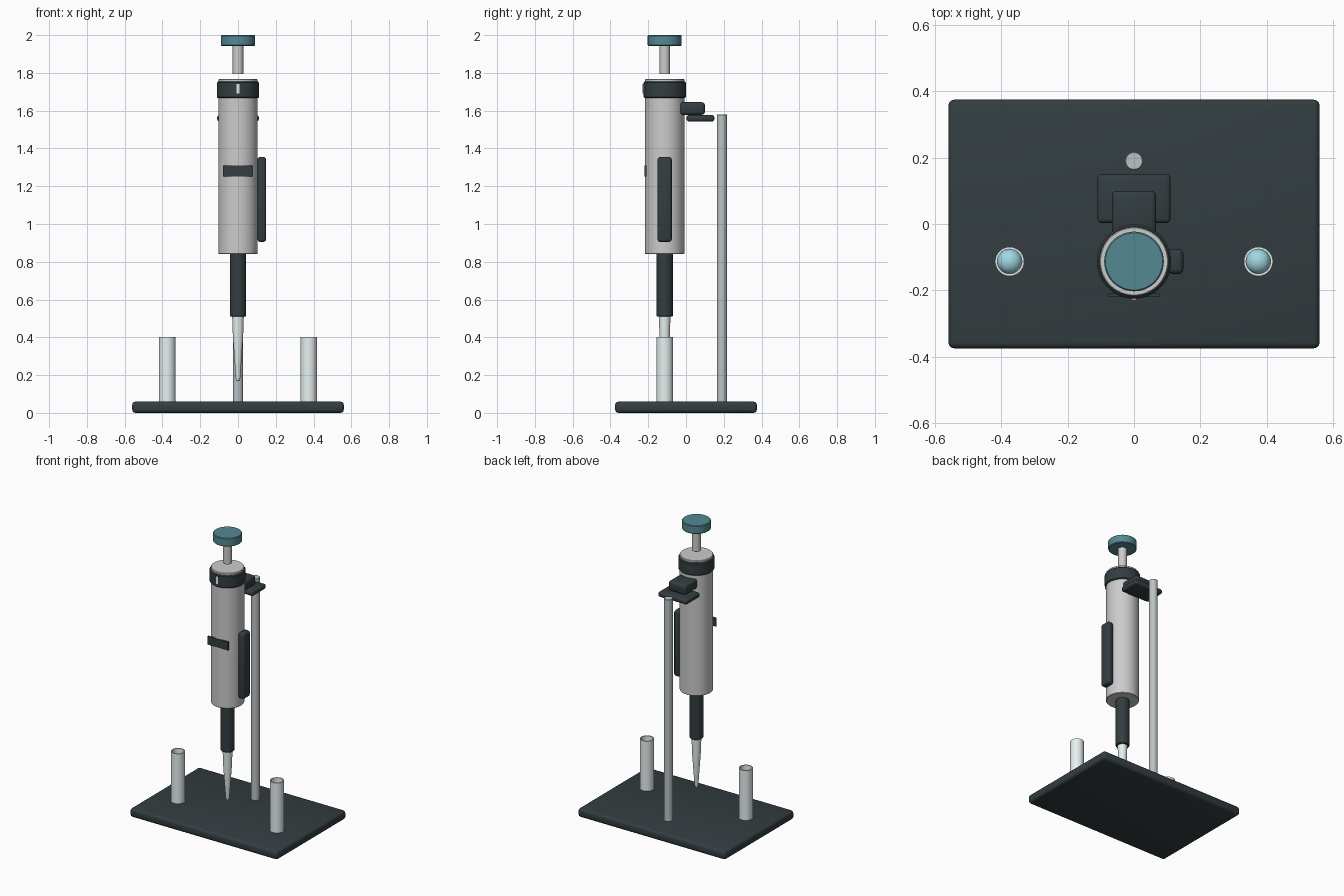
import bpy, bmesh, math
from mathutils import Matrix

if "Cube" in bpy.data.objects:
    bpy.data.objects.remove(bpy.data.objects["Cube"])

AXIS_Y = -0.113  # pipette and tube centre line


def mat(name, rgb):
    m = bpy.data.materials.new(name)
    m.diffuse_color = (*rgb, 1)
    m.use_nodes = True
    m.node_tree.nodes["Principled BSDF"].inputs["Base Color"].default_value = m.diffuse_color
    return m


DARK = mat("dark_plastic", (0.033, 0.047, 0.052))
TEAL = mat("teal_plastic", (0.09, 0.25, 0.29))
SHELL = mat("shell_plastic", (0.60, 0.59, 0.58))
STEEL = mat("steel", (0.50, 0.54, 0.56))
CLEAR = mat("clear_plastic", (0.80, 0.87, 0.87))
BLUE = mat("liquid_blue", (0.35, 0.68, 0.76))


def finish(name, bm, material, angle=35):
    bmesh.ops.recalc_face_normals(bm, faces=bm.faces)
    me = bpy.data.meshes.new(name)
    bm.to_mesh(me)
    bm.free()
    me.materials.append(material)
    ob = bpy.data.objects.new(name, me)
    bpy.context.collection.objects.link(ob)
    bpy.ops.object.select_all(action='DESELECT')
    ob.select_set(True)
    bpy.context.view_layer.objects.active = ob
    bpy.ops.object.shade_smooth_by_angle(angle=math.radians(angle))
    return ob


def lathe(name, profile, material, x=0.0, y=AXIS_Y, n=48):
    """Revolve (radius, z) points about a vertical axis at x, y."""
    bm = bmesh.new()
    vs = [bm.verts.new((r, 0, z)) for r, z in profile]
    es = [bm.edges.new(p) for p in zip(vs, vs[1:])]
    bmesh.ops.spin(bm, geom=vs + es, cent=(0, 0, 0), axis=(0, 0, 1),
                   angle=math.tau, steps=n)
    bmesh.ops.remove_doubles(bm, verts=bm.verts, dist=1e-5)
    bmesh.ops.translate(bm, verts=bm.verts, vec=(x, y, 0))
    return finish(name, bm, material)


def rod(name, r, z0, z1, material, bevel=0.004, **kw):
    b = bevel
    return lathe(name, [(0, z0), (r - b, z0), (r, z0 + b), (r, z1 - b),
                        (r - b, z1), (0, z1)], material, **kw)


def box(name, lo, hi, material, bevel=0.0):
    size = [b - a for a, b in zip(lo, hi)]
    mid = [(a + b) / 2 for a, b in zip(lo, hi)]
    bm = bmesh.new()
    bmesh.ops.create_cube(bm, size=1, matrix=Matrix.Translation(mid) @ Matrix.Diagonal((*size, 1)))
    if bevel:
        bmesh.ops.bevel(bm, geom=bm.edges[:], offset=bevel, segments=3,
                        profile=0.5, affect='EDGES')
    return finish(name, bm, material)


# Stand
box("base", (-0.56, -0.375, 0), (0.56, 0.375, 0.06), DARK, 0.018)
rod("post", 0.027, 0.05, 1.58, STEEL, 0.002, y=0.19)
box("hanger_plate", (-0.11, 0.003, 1.543), (0.11, 0.15, 1.577), DARK, 0.012)
box("hanger_hook", (-0.067, -0.034, 1.578), (0.067, 0.1, 1.645), DARK, 0.016)

# Pipette body
rod("body", 0.104, 0.84, 1.767, SHELL, 0.003)
rod("collar_ring", 0.112, 1.667, 1.754, DARK, 0.006)
box("collar_mark", (-0.007, -0.229, 1.69), (0.007, -0.22, 1.742), CLEAR)
box("display_window", (-0.079, -0.22, 1.252), (0.079, -0.21, 1.309), DARK)
box("side_grip", (0.103, -0.151, 0.905), (0.149, -0.075, 1.355), DARK, 0.015)

# Plunger
rod("plunger_rod", 0.028, 1.793, 1.95, SHELL, 0.001)
rod("plunger_knob", 0.09, 1.943, 2.0, TEAL, 0.004)

# Nozzle and tip
rod("nozzle", 0.043, 0.51, 0.85, DARK, 0.003)
lathe("tip", [(0, 0.515), (0.031, 0.515), (0.027, 0.40), (0.012, 0.185),
              (0.009, 0.171), (0, 0.168)], CLEAR)

# Sample tubes with liquid
for side, x in (("left", -0.375), ("right", 0.375)):
    lathe("tube_" + side, [(0, 0.055), (0.044, 0.055), (0.044, 0.402),
                           (0.037, 0.402), (0.037, 0.075), (0, 0.075)],
          CLEAR, x=x, n=32)
    dome = [(0.0368 * math.cos(a), 0.17 + 0.03 * math.sin(a))
            for a in (i * math.pi / 16 for i in range(8))]
    lathe("liquid_" + side, [(0, 0.078), (0.0368, 0.078)] + dome + [(0, 0.20)],
          BLUE, x=x, n=32)
